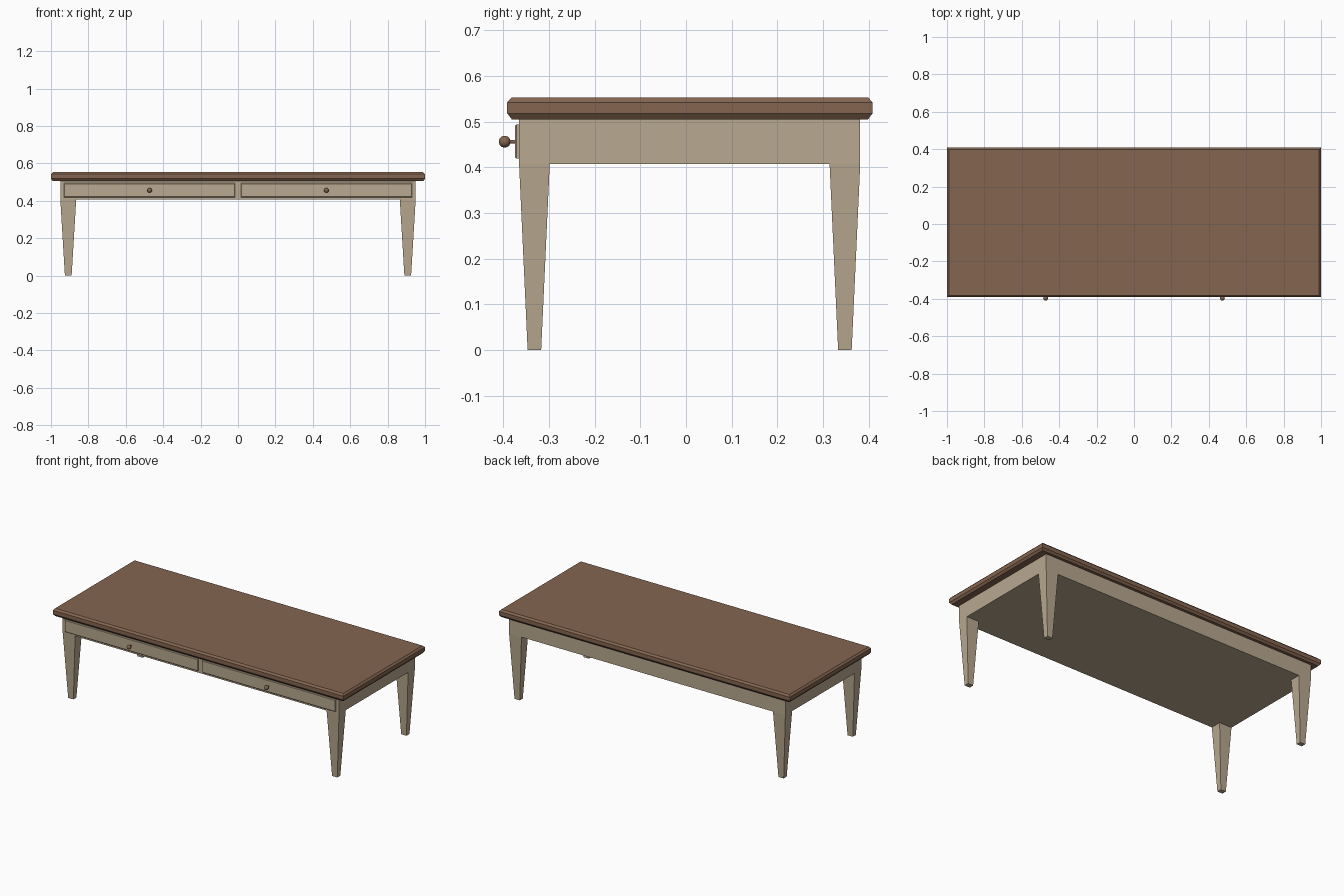
import bpy, bmesh, math

if "Cube" in bpy.data.objects:
    bpy.data.objects.remove(bpy.data.objects["Cube"])


def material(name, color):
    m = bpy.data.materials.new(name)
    m.diffuse_color = (*color, 1)
    m.use_nodes = True
    m.node_tree.nodes["Principled BSDF"].inputs["Base Color"].default_value = m.diffuse_color
    return m


BROWN = material("brown wood", (0.235, 0.133, 0.081))
BEIGE = material("beige paint", (0.48, 0.393, 0.276))


def finish(name, bm, mat):
    bmesh.ops.recalc_face_normals(bm, faces=bm.faces)
    me = bpy.data.meshes.new(name)
    bm.to_mesh(me)
    bm.free()
    me.materials.append(mat)
    ob = bpy.data.objects.new(name, me)
    bpy.context.collection.objects.link(ob)
    return ob


def loft(name, rings, mat):
    """Closed solid through rings of four corner points."""
    bm = bmesh.new()
    loops = [[bm.verts.new(p) for p in r] for r in rings]
    for a, b in zip(loops, loops[1:]):
        for i in range(4):
            j = (i + 1) % 4
            bm.faces.new((a[i], a[j], b[j], b[i]))
    bm.faces.new(loops[0])
    bm.faces.new(loops[-1])
    return finish(name, bm, mat)


def rect_z(x0, x1, y0, y1, z):
    return [(x0, y0, z), (x1, y0, z), (x1, y1, z), (x0, y1, z)]


def rect_y(x0, x1, z0, z1, y):
    return [(x0, y, z0), (x1, y, z0), (x1, y, z1), (x0, y, z1)]


# table top with chamfered edges
loft("table_top", [rect_z(-1 + i, 1 - i, -0.391 + i, 0.408 - i, z)
                   for i, z in ((0.010, 0.505), (0.0, 0.518), (0.0, 0.542), (0.010, 0.553))], BROWN)

# closed apron box
loft("apron", [rect_z(-0.95, 0.95, -0.365, 0.381, z) for z in (0.407, 0.507)], BEIGE)

# tapered legs
for side, sx in (("left", -1), ("right", 1)):
    for end, cy in (("front", -0.3315), ("back", 0.3475)):
        cx = sx * 0.9075
        loft(f"{end}_{side}_leg",
             [rect_z(cx - w, cx + w, cy - d, cy + d, z)
              for w, d, z in ((0.018, 0.0148, 0), (0.0425, 0.0335, 0.407))], BEIGE)

# drawer fronts with knobs
for side, sx in (("left", -1), ("right", 1)):
    cx = sx * 0.4725
    loft(f"{side}_drawer",
         [rect_y(cx - 0.4575 + i, cx + 0.4575 - i, 0.419 + i, 0.494 - i, y)
          for i, y in ((0, -0.364), (0, -0.371), (0.003, -0.3735))], BEIGE)
    for part, radius, y in (("knob", 0.0128, -0.3965), ("knob_stem", 0.004, -0.38)):
        bm = bmesh.new()
        if part == "knob":
            bmesh.ops.create_uvsphere(bm, u_segments=20, v_segments=12, radius=radius)
        else:
            bmesh.ops.create_cone(bm, cap_ends=True, segments=16, radius1=radius,
                                  radius2=radius, depth=0.018)
        for f in bm.faces:
            f.smooth = len(f.verts) <= 4
        ob = finish(f"{side}_{part}", bm, BROWN)
        ob.rotation_euler.x = math.radians(90)
        ob.location = (cx, y, 0.456)
